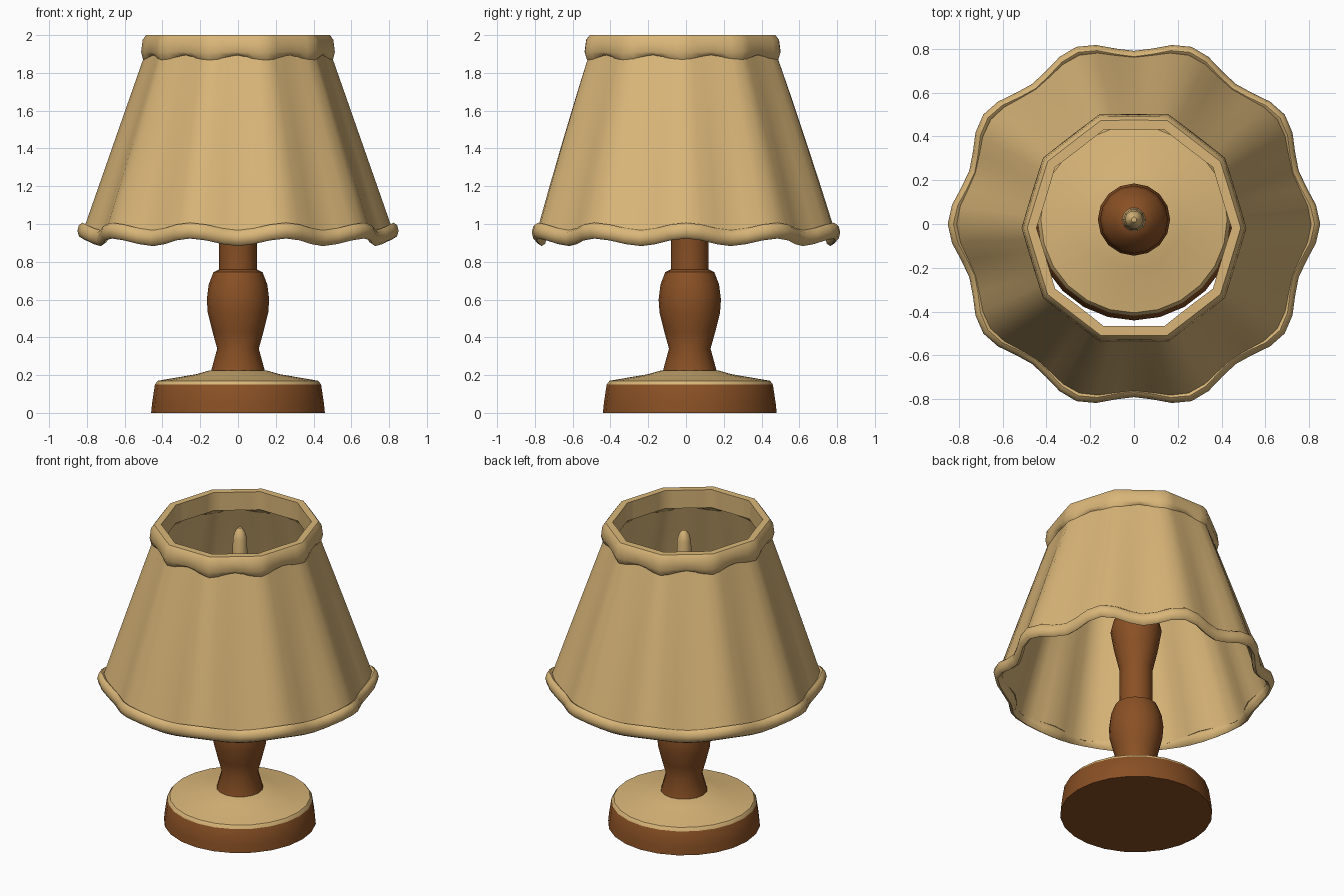
import bpy, bmesh, math
from math import sin, cos, pi

if "Cube" in bpy.data.objects:
    bpy.data.objects.remove(bpy.data.objects["Cube"])


def material(name, rgb):
    m = bpy.data.materials.new(name)
    m.diffuse_color = (*rgb, 1)
    m.use_nodes = True
    m.node_tree.nodes["Principled BSDF"].inputs["Base Color"].default_value = m.diffuse_color
    return m


TAN = material("cream_fabric", (0.70, 0.47, 0.19))
BROWN = material("brown_wood", (0.25, 0.08, 0.018))


def loft(name, rings, mats, closed=False, angle=40, mat_rule=None):
    """Skin a list of point rings; closed joins last to first, else caps ends."""
    bm = bmesh.new()
    vs = [[bm.verts.new(p) for p in ring] for ring in rings]
    n = len(vs[0])
    for i in range(len(vs) if closed else len(vs) - 1):
        a, b = vs[i], vs[(i + 1) % len(vs)]
        for j in range(n):
            k = (j + 1) % n
            bm.faces.new((a[j], a[k], b[k], b[j]))
    if not closed:
        bm.faces.new(vs[0][::-1])
        bm.faces.new(vs[-1])
    bmesh.ops.recalc_face_normals(bm, faces=bm.faces)
    if mat_rule:
        for f in bm.faces:
            f.material_index = mat_rule(f)
    me = bpy.data.meshes.new(name)
    bm.to_mesh(me)
    bm.free()
    for m in mats:
        me.materials.append(m)
    me.polygons.foreach_set("use_smooth", [True] * len(me.polygons))
    me.set_sharp_from_angle(angle=math.radians(angle))
    ob = bpy.data.objects.new(name, me)
    bpy.context.collection.objects.link(ob)
    return ob


def turned(profile, sides, cy=0.02):
    return [[(r * cos(2 * pi * j / sides), cy + r * sin(2 * pi * j / sides), z)
             for j in range(sides)] for r, z in profile]


# Round base: brown rim, cream sloping top
loft("base", turned([(0.46, 0), (0.455, 0.05), (0.44, 0.15), (0.425, 0.17),
                     (0.22, 0.205), (0.15, 0.225)], 24), [BROWN, TAN],
     mat_rule=lambda f: int(f.calc_center_median().z > 0.152))

# Turned stem with bulge, neck and flared socket
loft("stem", turned([(0.145, 0.20), (0.14, 0.23), (0.11, 0.34), (0.135, 0.43),
                     (0.16, 0.53), (0.165, 0.60), (0.155, 0.68), (0.13, 0.745),
                     (0.10, 0.76), (0.10, 1.0), (0.135, 1.15), (0.155, 1.27),
                     (0.14, 1.33), (0.09, 1.39), (0.05, 1.42)], 16), [BROWN])

# Slim candle-like bulb
loft("bulb", turned([(0.055, 1.40), (0.048, 1.7), (0.042, 1.89), (0.03, 1.93),
                     (0.012, 1.955)], 10), [TAN])

# Shade: ten-sided top blending to ten rounded pleats at the hem
SEG = 60


def shade_point(j, t, dr=0.0, z=None):
    """t = 0 at the hem, 1 at the top; dr = radial offset."""
    a = 2 * pi * j / SEG
    local = (a % (pi / 5)) - pi / 10
    deca = cos(pi / 10) / cos(local)
    low = 0.795 + 0.03 * cos(10 * a)
    r = low * (1 - t) + 0.475 * deca * t + dr
    if z is None:
        z = 0.95 + 1.0 * t
    sy = 1 + 0.06 * t
    return (r * cos(a), r * sin(a) * sy - 0.018 * t, z)


levels = [0, 0.25, 0.5, 0.75, 1]
outer = [[shade_point(j, t) for j in range(SEG)] for t in levels]
inner = [[shade_point(j, t, -0.025) for j in range(SEG)] for t in levels[::-1]]
loft("shade", outer + inner, [TAN], closed=True, angle=50)

# Rolled scalloped hem
hem = []
for k in range(8):
    u = 2 * pi * k / 8
    hem.append([shade_point(j, 0, 0.026 * cos(u) - 0.001,
                            0.945 + 0.02 * cos(20 * pi * j / SEG) + 0.042 * sin(u))
                for j in range(SEG)])
loft("hem_trim", hem, [TAN], closed=True, angle=60)

# Top band with pointed lower edge
band = []
for dr, z, wave in [(-0.03, 2.0, 0), (0.012, 2.0, 0), (0.03, 1.975, 0),
                    (0.038, 1.91, 0), (0.028, 1.885, 0.014),
                    (0.006, 1.865, 0.025), (-0.03, 1.88, 0)]:
    band.append([shade_point(j, 1, dr, z + wave * -cos(20 * pi * j / SEG))
                 for j in range(SEG)])
loft("top_band", band, [TAN], closed=True, angle=45)
